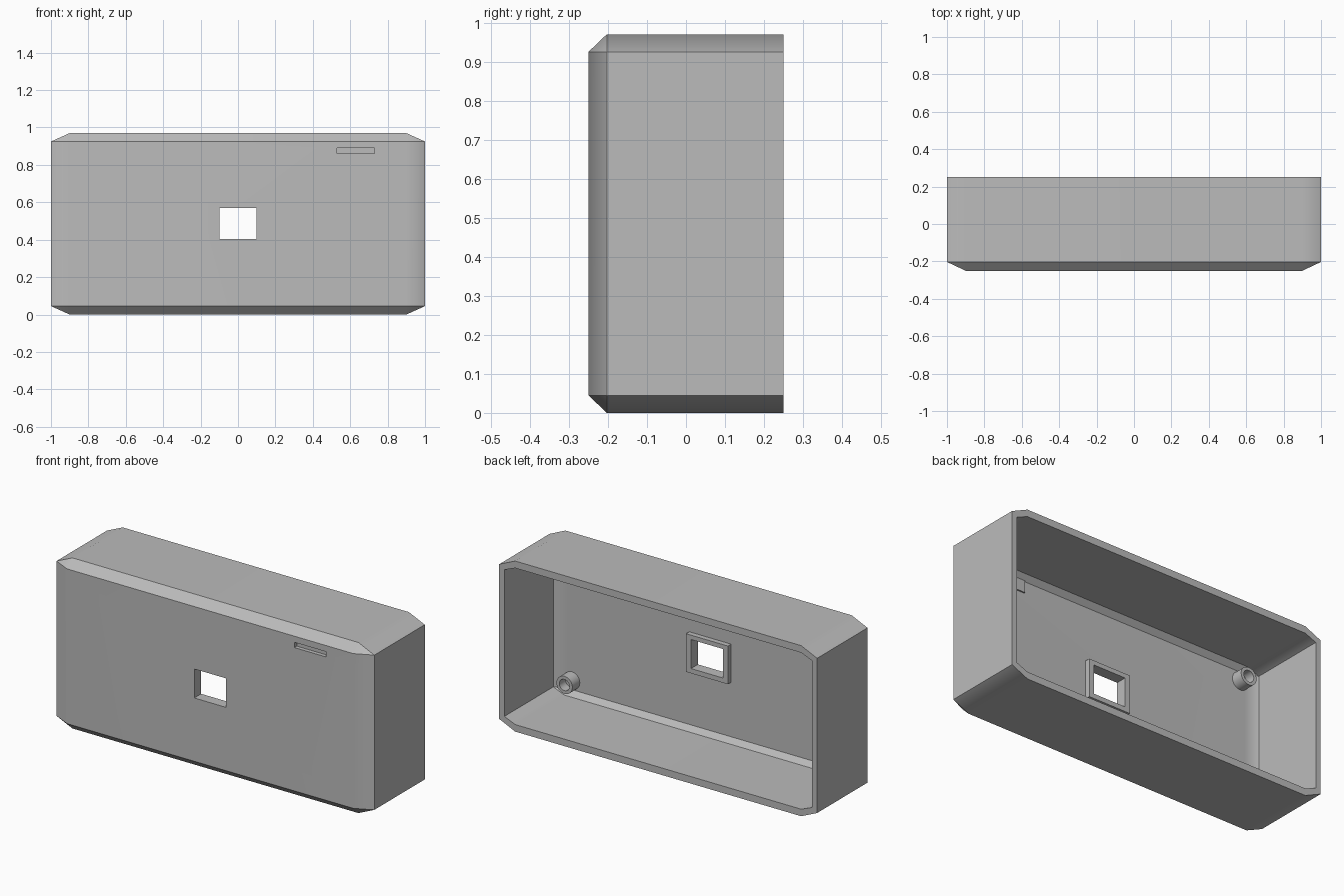
import bpy, bmesh, math
from mathutils import Matrix, Vector

if "Cube" in bpy.data.objects:
    bpy.data.objects.remove(bpy.data.objects["Cube"], do_unlink=True)

grey = bpy.data.materials.new("plain grey")
grey.use_nodes = True
grey.diffuse_color = (0.5, 0.5, 0.5, 1)
grey.node_tree.nodes["Principled BSDF"].inputs["Base Color"].default_value = (0.5, 0.5, 0.5, 1)


def to_object(name, bm):
    bmesh.ops.recalc_face_normals(bm, faces=bm.faces)
    mesh = bpy.data.meshes.new(name)
    bm.to_mesh(mesh)
    bm.free()
    mesh.materials.append(grey)
    obj = bpy.data.objects.new(name, mesh)
    bpy.context.scene.collection.objects.link(obj)
    return obj


def block(name, low, high):
    """Plain box between two opposite corners."""
    low, high = Vector(low), Vector(high)
    bm = bmesh.new()
    bmesh.ops.create_cube(bm, size=1)
    for v in bm.verts:
        v.co = (low + high) / 2 + v.co * (high - low)
    return to_object(name, bm)


def rod(name, x, z, radius, y0, y1):
    """Cylinder running along y."""
    bm = bmesh.new()
    place = Matrix.Translation((x, (y0 + y1) / 2, z)) @ Matrix.Rotation(math.pi / 2, 4, "X")
    bmesh.ops.create_cone(bm, cap_ends=True, segments=32, radius1=radius,
                          radius2=radius, depth=y1 - y0, matrix=place)
    return to_object(name, bm)


def chamfered_box(name, core_x, core_y, core_z, bevel, back):
    """Box with chamfered front and side edges, cut square at the back."""
    bm = bmesh.new()
    bx, by, bz = bevel
    for sx in (-1, 1):
        for sz in (-1, 1):
            x, z = sx * core_x, MID_Z + sz * core_z
            bm.verts.new((x, core_y - by, z))
            for y in (core_y, back):
                bm.verts.new((x + sx * bx, y, z))
                bm.verts.new((x, y, z + sz * bz))
    bmesh.ops.convex_hull(bm, input=bm.verts)
    bmesh.ops.dissolve_limit(bm, angle_limit=0.01, verts=bm.verts, edges=bm.edges)
    return to_object(name, bm)


def activate(obj):
    bpy.ops.object.select_all(action="DESELECT")
    obj.select_set(True)
    bpy.context.view_layer.objects.active = obj


def cut(obj, cutter):
    activate(obj)
    mod = obj.modifiers.new("cut", "BOOLEAN")
    mod.operation, mod.solver, mod.object = "DIFFERENCE", "EXACT", cutter
    bpy.ops.object.modifier_apply(modifier=mod.name)
    bpy.data.objects.remove(cutter, do_unlink=True)


def smooth(obj):
    activate(obj)
    bpy.ops.object.shade_smooth_by_angle(angle=math.radians(30))
    mod = obj.modifiers.new("even shading", "WEIGHTED_NORMAL")
    mod.keep_sharp = True


MID_Z = 0.485
WALL_Y = -0.217   # inner face of the front wall
HOLE = ((-0.1, -0.4, 0.405), (0.1, 0, 0.57))

# Hollow shell, open at the back, with a square window and a slot
shell = chamfered_box("shell", 0.9, -0.203, 0.44, (0.1, 0.047, 0.045), 0.25)
cut(shell, chamfered_box("cavity", 0.9, -0.19, 0.417, (0.068, 0.027, 0.028), 0.4))
cut(shell, block("window_cutter", *HOLE))
cut(shell, block("slot_cutter", (0.53, -0.4, 0.86), (0.73, -0.15, 0.89)))
smooth(shell)

# Raised frame around the window on the inside
frame = block("window_frame", (-0.132, -0.225, 0.378), (0.132, -0.188, 0.595))
cut(frame, block("frame_cutter", *HOLE))

# Pad closing the slot from the inside
block("slot_backing", (0.53, -0.228, 0.835), (0.73, WALL_Y + 0.008, 0.902))

# Hollow screw posts in the four inner corners
for side, x in (("right", -0.87), ("left", 0.87)):
    for level, dz in (("lower", -0.365), ("upper", 0.365)):
        post = rod(f"{level}_{side}_post", x, MID_Z + dz, 0.05, -0.22, -0.15)
        cut(post, rod("bore", x, MID_Z + dz, 0.032, -0.205, -0.1))
        smooth(post)
